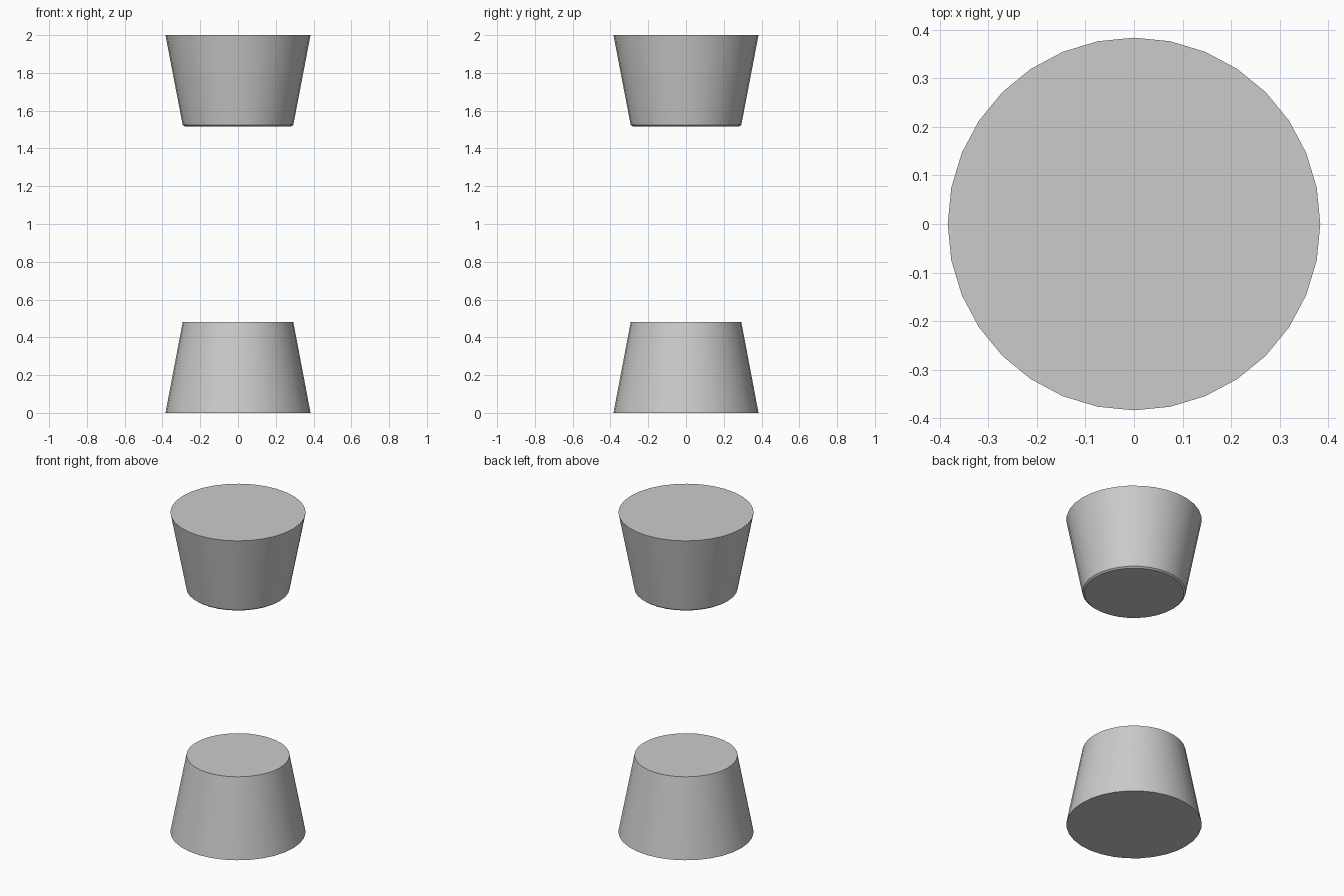
import bpy, bmesh, math

if "Cube" in bpy.data.objects:
    bpy.data.objects.remove(bpy.data.objects["Cube"])

SIDES = 32
R_WIDE, R_NARROW, HEIGHT = 0.384, 0.293, 0.48


def lathe(name, profile):
    """Closed solid of revolution from (radius, z) points, bottom to top."""
    bm = bmesh.new()
    rings = []
    for r, z in profile:
        rings.append([bm.verts.new((r * math.cos(2 * math.pi * i / SIDES),
                                    r * math.sin(2 * math.pi * i / SIDES), z))
                      for i in range(SIDES)])
    for a, b in zip(rings, rings[1:]):
        for i in range(SIDES):
            j = (i + 1) % SIDES
            bm.faces.new((a[i], a[j], b[j], b[i]))
    bm.faces.new(rings[0][::-1])
    bm.faces.new(rings[-1])
    mesh = bpy.data.meshes.new(name)
    bm.to_mesh(mesh)
    bm.free()
    obj = bpy.data.objects.new(name, mesh)
    bpy.context.collection.objects.link(obj)
    bpy.ops.object.select_all(action='DESELECT')
    obj.select_set(True)
    bpy.context.view_layer.objects.active = obj
    bpy.ops.object.shade_smooth_by_angle(angle=math.radians(30))


# Lower cone stump, narrowing upward
lathe("lower_stump", [(R_WIDE, 0), (R_NARROW, HEIGHT)])

# Upper cone stump, upside down, with a tiny chamfer on its lower rim
lathe("upper_stump", [(R_NARROW - 0.01, 2 - HEIGHT - 0.003),
                      (R_NARROW, 2 - HEIGHT + 0.005),
                      (R_WIDE, 2)])
